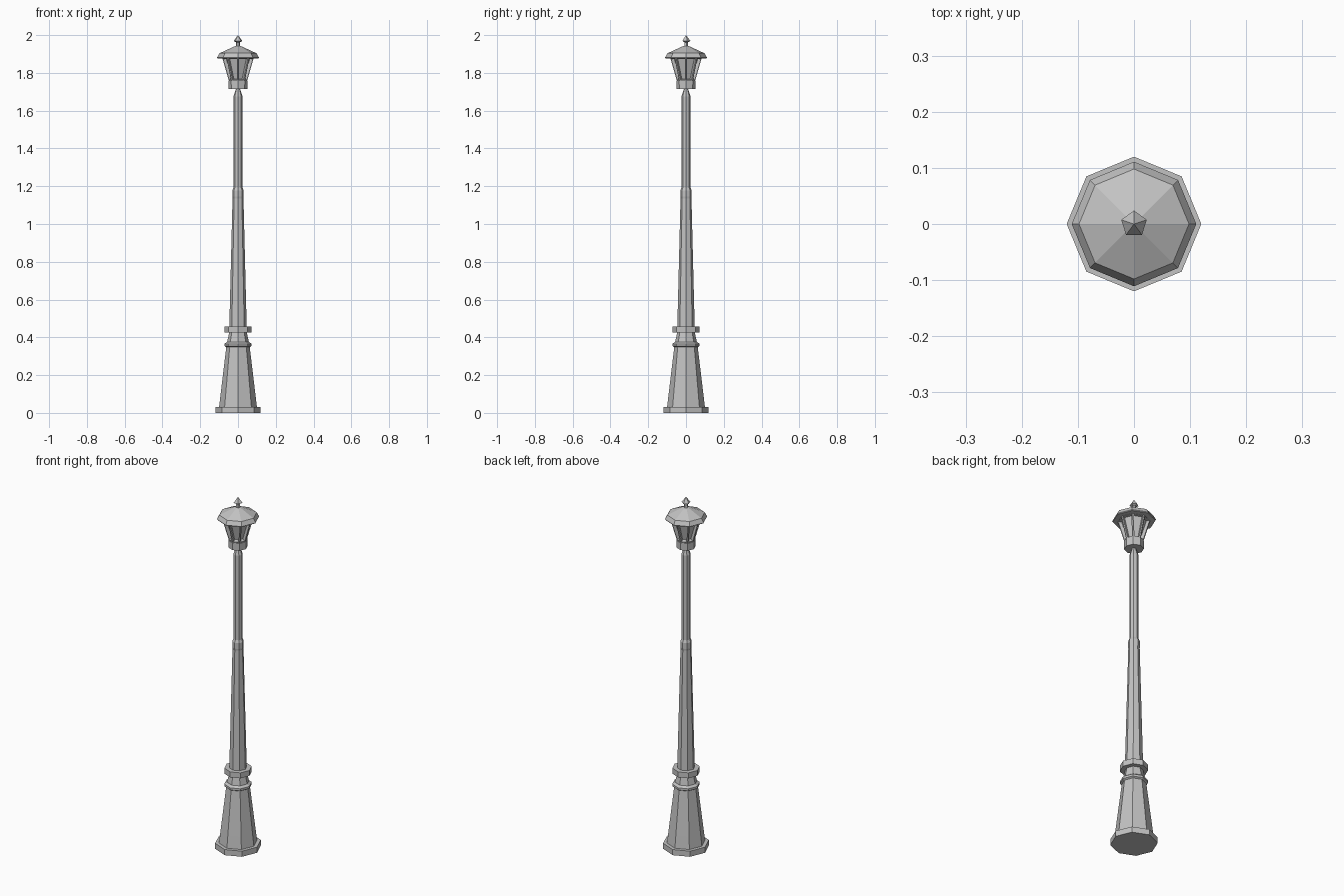
import bpy, bmesh
from math import sin, cos, pi

if "Cube" in bpy.data.objects:
    bpy.data.objects.remove(bpy.data.objects["Cube"], do_unlink=True)

# One grey metal for the whole lamp post
metal = bpy.data.materials.new("grey_metal")
metal.use_nodes = True
grey = (0.545, 0.545, 0.545, 1)
metal.diffuse_color = grey
metal.node_tree.nodes["Principled BSDF"].inputs["Base Color"].default_value = grey


def turned(name, profile, sides=8, recessed=False):
    """Sweep (radius, height) points round the z axis with flat sides."""
    bm = bmesh.new()
    rings = []
    for r, z in profile:
        rings.append([bm.verts.new((r * sin(2 * pi * i / sides),
                                    r * cos(2 * pi * i / sides), z))
                      for i in range(sides)])
    walls = [bm.faces.new((low[i], low[i - 1], high[i - 1], high[i]))
             for low, high in zip(rings, rings[1:]) for i in range(sides)]
    bm.faces.new(rings[0])
    bm.faces.new(rings[-1][::-1])
    bmesh.ops.recalc_face_normals(bm, faces=bm.faces[:])
    if recessed:
        # sunken window in every wall, leaving posts at the corners
        bmesh.ops.inset_individual(bm, faces=walls, thickness=0.009)
        bmesh.ops.inset_individual(bm, faces=walls, thickness=0.001,
                                   depth=-0.018)
    mesh = bpy.data.meshes.new(name)
    bm.to_mesh(mesh)
    bm.free()
    mesh.materials.append(metal)
    obj = bpy.data.objects.new(name, mesh)
    bpy.context.collection.objects.link(obj)


# Pedestal
turned("base_plate", [(0.12, 0), (0.12, 0.032)])
turned("pedestal", [(0.1, 0.032), (0.092, 0.1), (0.062, 0.35)])
turned("pedestal_ring", [(0.062, 0.348), (0.072, 0.354), (0.072, 0.366),
                         (0.058, 0.376)])
turned("neck", [(0.058, 0.374), (0.046, 0.428)])
turned("shaft_ring", [(0.072, 0.426), (0.072, 0.457)])

# Post
turned("lower_shaft", [(0.046, 0.456), (0.029, 1.135)])
turned("shaft_collar", [(0.028, 1.133), (0.03, 1.145), (0.03, 1.178),
                        (0.024, 1.192)])
turned("upper_pole", [(0.024, 1.188), (0.024, 1.675), (0.011, 1.716)])

# Lantern
turned("lantern_foot", [(0.05, 1.715), (0.051, 1.757)])
turned("lantern_body", [(0.048, 1.757), (0.083, 1.88)], recessed=True)
turned("roof", [(0.083, 1.875), (0.108, 1.877), (0.111, 1.881),
                (0.098, 1.904), (0.015, 1.942)])

# Finial
turned("finial_stem", [(0.012, 1.938), (0.009, 1.968)], sides=5)
turned("finial_tip", [(0.01, 1.962), (0.024, 1.969), (0.0005, 2.0)], sides=5)
